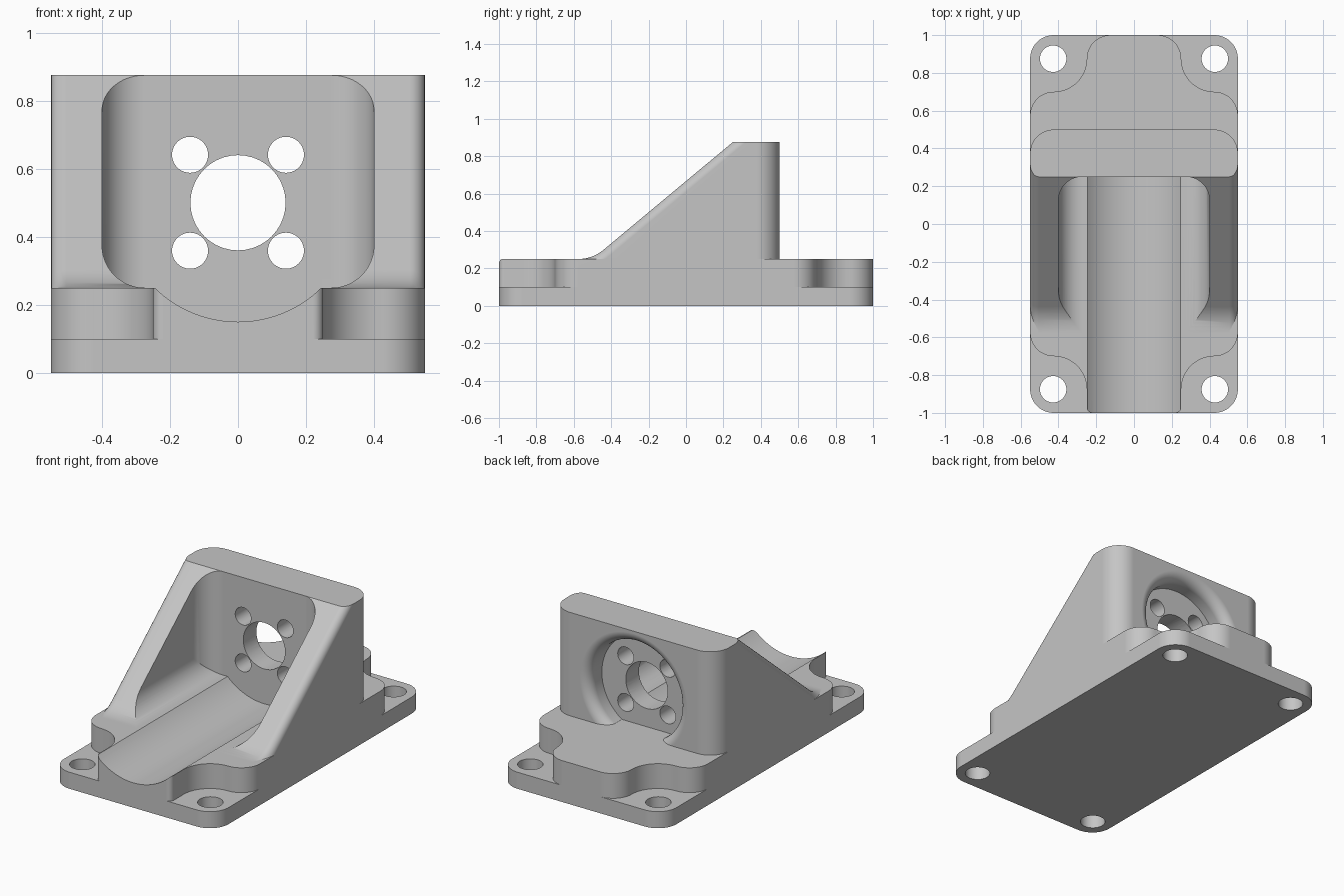
import bpy, bmesh
from math import sin, cos, pi, sqrt, asin
from mathutils import Matrix

cube = bpy.data.objects.get("Cube")
if cube:
    bpy.data.objects.remove(cube, do_unlink=True)

grey = bpy.data.materials.new("plain_grey")
grey.use_nodes = True
GREY = (0.56, 0.56, 0.56, 1)
grey.diffuse_color = GREY
grey.node_tree.nodes["Principled BSDF"].inputs["Base Color"].default_value = GREY


def arc(cx, cy, r, a0, a1, n=12):
    """Points on an arc, angles in quarter turns."""
    angles = [(a0 + (a1 - a0) * i / n) * pi / 2 for i in range(n + 1)]
    return [(cx + r * cos(a), cy + r * sin(a)) for a in angles]


def add_object(name, bm):
    bmesh.ops.remove_doubles(bm, verts=bm.verts, dist=1e-5)
    bmesh.ops.recalc_face_normals(bm, faces=bm.faces)
    mesh = bpy.data.meshes.new(name)
    bm.to_mesh(mesh)
    bm.free()
    mesh.materials.append(grey)
    obj = bpy.data.objects.new(name, mesh)
    bpy.context.collection.objects.link(obj)
    return obj


def prism_mesh(outline, axis, lo, hi):
    """Extrude an outline of (x,y), (x,z) or (y,z) points along the remaining axis."""
    place = {"z": lambda p: (p[0], p[1], lo),
             "y": lambda p: (p[0], lo, p[1]),
             "x": lambda p: (lo, p[0], p[1])}[axis]
    bm = bmesh.new()
    face = bm.faces.new([bm.verts.new(place(p)) for p in outline])
    moved = bmesh.ops.extrude_face_region(bm, geom=[face])["geom"]
    step = [hi - lo if a == axis else 0 for a in "xyz"]
    bmesh.ops.translate(bm, vec=step, verts=[v for v in moved if isinstance(v, bmesh.types.BMVert)])
    return bm


def prism(name, outline, axis, lo, hi):
    return add_object(name, prism_mesh(outline, axis, lo, hi))


def combine(target, other, operation):
    mod = target.modifiers.new("combine", "BOOLEAN")
    mod.operation, mod.solver, mod.object = operation, "EXACT", other
    bpy.context.view_layer.objects.active = target
    bpy.ops.object.modifier_apply(modifier=mod.name)
    bpy.data.objects.remove(other, do_unlink=True)


def rectangle(x0, x1, y0, y1):
    return [(x0, y0), (x1, y0), (x1, y1), (x0, y1)]


# Base plate with rounded corners
corner = arc(0.425, 0.875, 0.125, 0, 1)
plate = corner + [(-x, y) for x, y in reversed(corner)]
plate += [(-x, -y) for x, y in plate]
body = prism("bracket_body", plate, "z", 0, 0.1)

# Raised deck, scooped around the four bolt holes
scoop = arc(0.425, 0.575, 0.125, 0, 1) + arc(0.425, 0.875, 0.175, 3, 2, 16)[1:]
back = scoop + arc(0.125, 0.875, 0.125, 0, 1)[1:]
front = scoop + arc(0.22, 0.97, 0.03, 0, 1, 6)
front = [(x, -y) for x, y in front]
right_half = front[::-1] + back
deck = right_half + [(-x, y) for x, y in reversed(right_half)]
combine(body, prism("deck", deck, "z", 0.05, 0.25), "UNION")

# Tower with sloping sides, a soft run-out at the foot and rounded edges
run_out = []
for i in range(9):
    t = i / 8
    run_out.append((-0.58 * (1 - t) ** 2 - t * (1 - t) - 0.438 * t * t,
                    0.25 + 0.052 * t * t))
tower = [(0.5, 0.05), (0.5, 0.875), (0.25, 0.875)] + run_out[::-1] + [(-0.58, 0.05)]
bm = prism_mesh(tower, "x", -0.55, 0.55)
rear, slope = [], []
for e in bm.edges:
    a, b = e.verts
    if abs(a.co.x - b.co.x) > 0.01:
        continue
    if min(a.co.y, b.co.y) > 0.49:
        rear.append(e)
    elif min(a.co.z, b.co.z) > 0.24 and max(a.co.y, b.co.y) < 0.26:
        slope.append(e)
bmesh.ops.bevel(bm, geom=slope, offset=0.045, offset_type="OFFSET", segments=6,
                profile=0.5, affect="EDGES", clamp_overlap=False)
rear = [e for e in bm.edges if all(v.co.y > 0.49 for v in e.verts)
        and abs(e.verts[0].co.z - e.verts[1].co.z) > 0.5]
bmesh.ops.bevel(bm, geom=rear, offset=0.125, offset_type="OFFSET", segments=12,
                profile=0.5, affect="EDGES", clamp_overlap=False)
combine(body, add_object("tower", bm), "UNION")

# Pocket between the side ribs, rounded along the floor and up the back corners
floor_curve = arc(0.275, 0.375, 0.125, 3, 4)
section = floor_curve + [(0.4, 1.2), (-0.4, 1.2)] + [(-x, z) for x, z in reversed(floor_curve)]
pocket = prism("pocket", section, "y", -1.3, 0.25)
corner = arc(0.275, 0.125, 0.125, 0, 1)
plan = corner + [(-x, y) for x, y in reversed(corner)] + [(-0.4, -1.2), (0.4, -1.2)]
combine(pocket, prism("pocket_plan", plan, "z", 0, 1.4), "INTERSECT")
combine(body, pocket, "DIFFERENCE")

# Soften the inner edges of the sloping ribs
bm = bmesh.new()
bm.from_mesh(body.data)
inner = []
for e in bm.edges:
    on_slope = all(abs(v.co.z - 0.25 - (v.co.y + 0.5) * 0.8333) < 0.003 for v in e.verts)
    at_rib = all(abs(abs(v.co.x) - 0.4) < 0.001 and v.co.z > 0.37 for v in e.verts)
    if on_slope and at_rib:
        inner.append(e)
if inner:
    bmesh.ops.bevel(bm, geom=inner, offset=0.035, offset_type="OFFSET", segments=5,
                    profile=0.5, affect="EDGES", clamp_overlap=True)
bm.to_mesh(body.data)
bm.free()

# Shallow round channel along the deck
half = asin(sqrt(0.35 ** 2 - 0.25 ** 2) / 0.35) / (pi / 2)
channel = arc(0, 0.5, 0.35, 3 - half, 3 + half, 32)
channel = [(channel[0][0], 0.3)] + channel + [(channel[-1][0], 0.3)]
combine(body, prism("channel", channel, "y", -1.2, 0.25), "DIFFERENCE")

# Round recess with a flared rim in the back of the tower, level with the deck
rim = [(0, 0.375), (0.3, 0.375)] + arc(0.36, 0.44, 0.06, 2, 1, 8) + [(0.36, 0.6), (0, 0.6)]
bm = bmesh.new()
verts = [bm.verts.new((r, y, 0.5)) for r, y in rim]
edges = [bm.edges.new(pair) for pair in zip(verts, verts[1:])]
bmesh.ops.spin(bm, geom=verts + edges, cent=(0, 0, 0.5), axis=(0, 1, 0),
               angle=2 * pi, steps=64)
recess = add_object("recess", bm)
combine(recess, prism("recess_floor", rectangle(-0.6, 0.6, 0, 0.9), "z", 0.25, 1.2), "INTERSECT")
combine(body, recess, "DIFFERENCE")

# Bore and screw holes through the tower
bores = [(0, 0.5, 0.14)]
bores += [(sx * 0.141, 0.5 + sz * 0.141, 0.053) for sx in (-1, 1) for sz in (-1, 1)]
for x, z, r in bores:
    combine(body, prism("bore", arc(x, z, r, 0, 4, 40)[:-1], "y", 0.15, 0.45), "DIFFERENCE")

# Bolt holes in the plate corners
for sx in (-1, 1):
    for sy in (-1, 1):
        hole = arc(sx * 0.428, sy * 0.875, 0.07, 0, 4, 40)[:-1]
        combine(body, prism("bolt_hole", hole, "z", -0.1, 0.2), "DIFFERENCE")

# Smooth shading with crisp edges
for o in bpy.context.selected_objects:
    o.select_set(False)
body.select_set(True)
bpy.context.view_layer.objects.active = body
bpy.ops.object.shade_smooth_by_angle(angle=0.5)
body.modifiers.new("clean_normals", "WEIGHTED_NORMAL").keep_sharp = True
